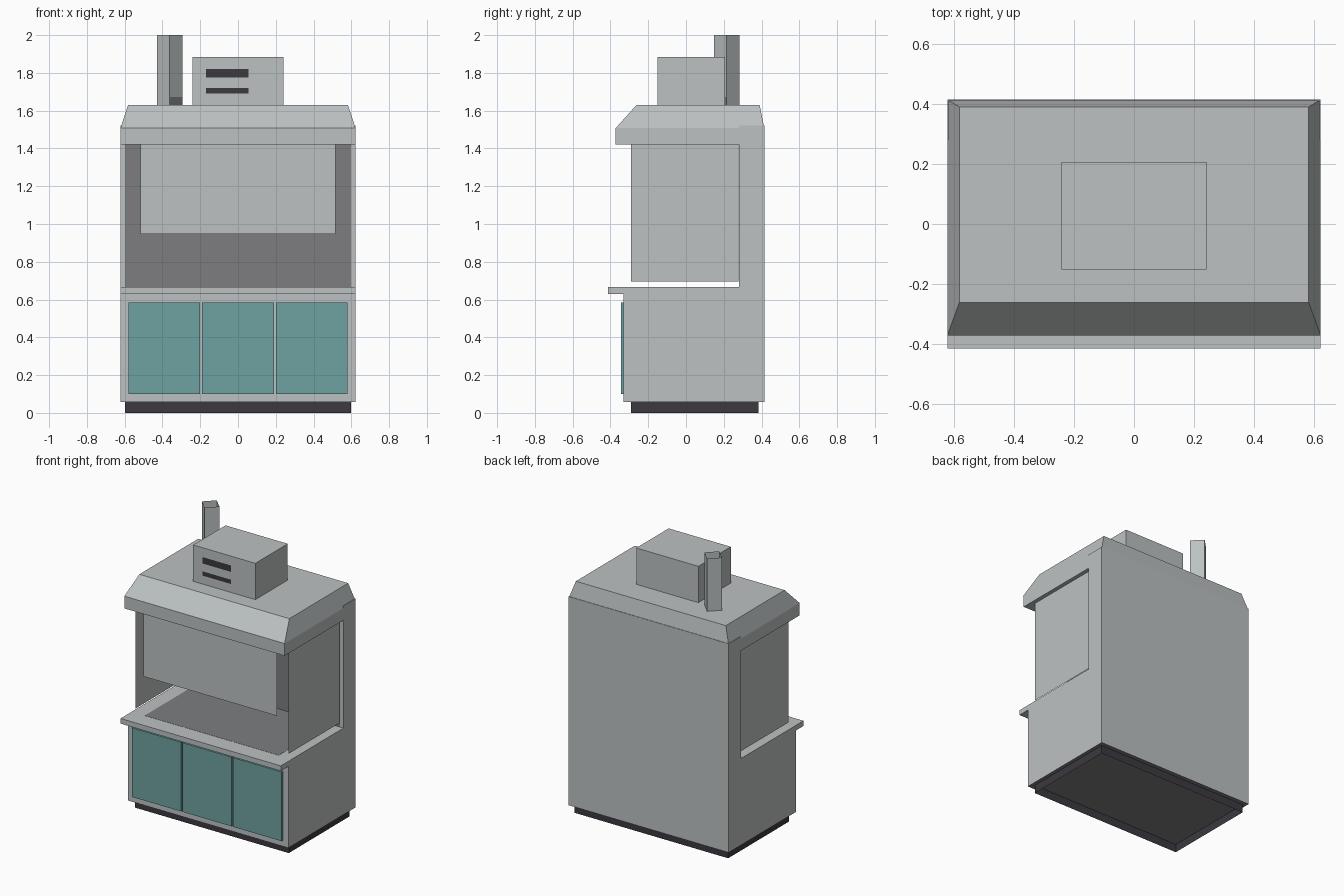
import bpy, bmesh, math

cube = bpy.data.objects.get("Cube")
if cube:
    bpy.data.objects.remove(cube, do_unlink=True)


def material(name, rgb):
    mat = bpy.data.materials.new(name)
    mat.use_nodes = True
    colour = (*rgb, 1)
    mat.diffuse_color = colour
    mat.node_tree.nodes["Principled BSDF"].inputs["Base Color"].default_value = colour
    return mat


LIGHT = material("light_grey", (0.505, 0.535, 0.54))
LINER = material("liner_grey", (0.205, 0.207, 0.214))
DARK = material("charcoal", (0.045, 0.041, 0.05))
TEAL = material("teal", (0.155, 0.36, 0.355))


def add(name, bm, *mats):
    mesh = bpy.data.meshes.new(name)
    bm.to_mesh(mesh)
    bm.free()
    for mat in mats:
        mesh.materials.append(mat)
    obj = bpy.data.objects.new(name, mesh)
    bpy.context.collection.objects.link(obj)


def box(name, x, y, z, *mats, shape=None):
    """Box between the low and high limits on each axis; shape may edit it."""
    bm = bmesh.new()
    bmesh.ops.create_cube(bm, size=1)
    for v in bm.verts:
        v.co = [(a + b) / 2 + c * (b - a) for c, (a, b) in zip(v.co, (x, y, z))]
    if shape:
        shape(bm)
    add(name, bm, *mats)


def sheet(name, start, end, z, mat):
    """Upright sheet standing on the line from start to end, facing its right."""
    bm = bmesh.new()
    corners = [(*start, z[0]), (*end, z[0]), (*end, z[1]), (*start, z[1])]
    bm.faces.new([bm.verts.new(c) for c in corners])
    add(name, bm, mat)


def open_ends(bm):
    ends = [f for f in bm.faces if abs(f.normal.z) > 0.5]
    bmesh.ops.delete(bm, geom=ends, context="FACES_ONLY")


def second_colour_below(bm):
    min(bm.faces, key=lambda f: f.calc_center_median().z).material_index = 1


def sloping_top(bm):
    top = max(bm.faces, key=lambda f: f.calc_center_median().z)
    raised = bmesh.ops.extrude_discrete_faces(bm, faces=[top])["faces"][0]
    for v in raised.verts:
        v.co.x = math.copysign(0.582, v.co.x)
        v.co.y = -0.262 if v.co.y < 0 else 0.39
        v.co.z = 1.63


# Lower cabinet on a hollow plinth, with a darker floor
box("plinth", (-0.597, 0.597), (-0.29, 0.385), (0, 0.058), DARK, shape=open_ends)
box("cabinet", (-0.622, 0.622), (-0.33, 0.415), (0.058, 0.63), LIGHT, LINER,
    shape=second_colour_below)
box("countertop", (-0.622, 0.622), (-0.414, 0.28), (0.63, 0.666), LIGHT)
box("worktop", (-0.52, 0.52), (-0.292, 0.279), (0.664, 0.667), LINER)
for i, side in enumerate(("right", "middle", "left")):
    mid = (i - 1) * 0.391
    box(f"door_{side}", (mid - 0.19, mid + 0.19), (-0.345, -0.329), (0.1, 0.585), TEAL)

# Back column with its inner liner
box("back_column", (-0.622, 0.622), (0.28, 0.415), (0.63, 1.522), LIGHT)
sheet("back_liner", (-0.597, 0.279), (0.597, 0.279), (0.667, 1.422), LINER)

# Side panels and front sash
sheet("side_panel_left", (0.594, -0.29), (0.594, 0.278), (0.695, 1.422), LIGHT)
sheet("side_panel_right", (-0.594, 0.278), (-0.594, -0.29), (0.695, 1.422), LIGHT)
sheet("sash", (-0.517, -0.308), (0.517, -0.308), (0.948, 1.422), LIGHT)

# Canopy: upright band with a sloping upper part
box("canopy", (-0.622, 0.622), (-0.372, 0.4145), (1.422, 1.508), LIGHT, shape=sloping_top)

# Fan housing and its grille
box("fan_housing", (-0.241, 0.241), (-0.152, 0.207), (1.628, 1.885), LIGHT)
for name, z, mat in (("upper_slot", (1.775, 1.82), DARK),
                     ("slot_plate", (1.72, 1.775), LIGHT),
                     ("lower_slot", (1.69, 1.72), DARK)):
    sheet(name, (-0.17, -0.1535), (0.055, -0.1535), z, mat)

# Open square flue, turned by an eighth, with a dark patch at its foot
FLUE_X, FLUE_Y, FLUE_R = -0.362, 0.215, 0.067
bm = bmesh.new()
bmesh.ops.create_cone(bm, cap_ends=False, segments=4, radius1=FLUE_R,
                      radius2=FLUE_R, depth=0.372)
bmesh.ops.translate(bm, verts=bm.verts, vec=(FLUE_X, FLUE_Y, 1.814))
add("flue", bm, LIGHT)
sheet("flue_patch", (FLUE_X + 0.001, FLUE_Y - FLUE_R - 0.001),
      (FLUE_X + FLUE_R + 0.001, FLUE_Y - 0.001), (1.63, 1.672), LINER)
